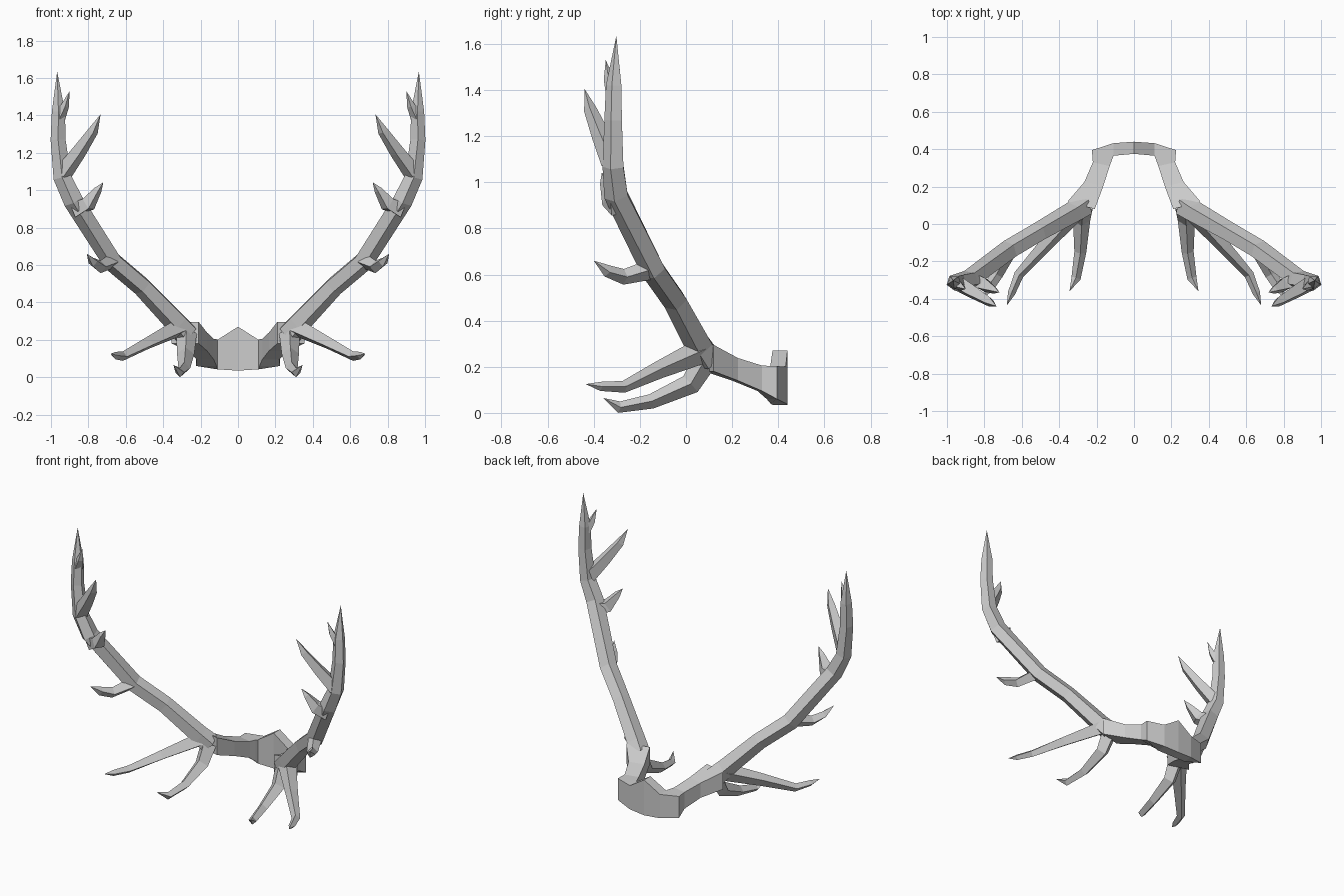
import bpy, bmesh
from math import sin, cos, pi
from mathutils import Vector


def finish(name, bm):
    """Turn a bmesh into a flat-shaded object mirrored across x = 0."""
    bmesh.ops.recalc_face_normals(bm, faces=bm.faces)
    me = bpy.data.meshes.new(name)
    bm.to_mesh(me)
    bm.free()
    ob = bpy.data.objects.new(name, me)
    bpy.context.collection.objects.link(ob)
    mod = ob.modifiers.new("Mirror", 'MIRROR')
    mod.use_clip = True
    mod.merge_threshold = 0.0005
    return ob


def bridge(bm, rings):
    for a, b in zip(rings, rings[1:]):
        n = len(a)
        for i in range(n):
            bm.faces.new((a[i], a[(i + 1) % n], b[(i + 1) % n], b[i]))


def tine(name, path, sides=4, phase=0.0):
    """Tapered tube through (x, y, z, radius) points, ending in a point."""
    bm = bmesh.new()
    pts = [Vector(p[:3]) for p in path]
    rings = []
    for i, p in enumerate(pts[:-1]):
        t = (pts[i + 1] - p).normalized()
        if i:
            t = (t + (p - pts[i - 1]).normalized()).normalized()
        u = t.cross(Vector((1, 0, 0))).normalized()
        v = t.cross(u)
        r = path[i][3]
        ring = []
        for k in range(sides):
            a = phase + 2 * pi * k / sides
            ring.append(bm.verts.new(p + r * (cos(a) * u + sin(a) * v)))
        rings.append(ring)
    bridge(bm, rings)
    bm.faces.new(rings[0])
    tip = bm.verts.new(pts[-1])
    last = rings[-1]
    for k in range(sides):
        bm.faces.new((last[k], last[(k + 1) % sides], tip))
    return finish(name, bm)


# Skull plate and pedicles: inner xy, outer xy, bottom z, top z
sections = [
    ((0.00, 0.375), (0.00, 0.44), 0.035, 0.27),
    ((0.11, 0.365), (0.11, 0.432), 0.042, 0.20),
    ((0.115, 0.35), (0.225, 0.395), 0.06, 0.203),
    ((0.13, 0.31), (0.22, 0.33), 0.095, 0.205),
    ((0.165, 0.20), (0.265, 0.225), 0.14, 0.238),
    ((0.21, 0.08), (0.355, 0.12), 0.18, 0.295),
]
bm = bmesh.new()
rings = []
for (ix, iy), (ox, oy), lo, hi in sections:
    corners = ((ix, iy, lo), (ox, oy, lo), (ox, oy, hi), (ix, iy, hi))
    rings.append([bm.verts.new(c) for c in corners])
bridge(bm, rings)
bm.faces.new(rings[-1])
finish("skull_plate", bm)

# Main beams sweeping out and up
tine("main_beam", [
    (0.275, 0.095, 0.235, 0.068), (0.325, 0.06, 0.29, 0.062),
    (0.51, -0.045, 0.485, 0.055), (0.67, -0.14, 0.62, 0.056),
    (0.88, -0.30, 0.945, 0.056), (0.94, -0.312, 1.07, 0.05),
    (0.962, -0.312, 1.27, 0.042), (0.96, -0.31, 1.42, 0.037),
    (0.967, -0.302, 1.635, 0)], sides=5, phase=pi)

# Tines, from the lowest to the highest
tine("brow_tine", [
    (0.275, 0.085, 0.235, 0.055), (0.28, 0.02, 0.125, 0.046),
    (0.287, -0.15, 0.05, 0.032), (0.31, -0.29, 0.025, 0.025),
    (0.345, -0.36, 0.065, 0)])
tine("second_tine", [
    (0.32, 0.06, 0.265, 0.055), (0.48, -0.12, 0.185, 0.038),
    (0.615, -0.27, 0.113, 0.026), (0.655, -0.37, 0.115, 0.02),
    (0.68, -0.435, 0.125, 0)])
tine("middle_tine", [
    (0.67, -0.14, 0.625, 0.045), (0.735, -0.27, 0.59, 0.034),
    (0.775, -0.34, 0.615, 0.027), (0.808, -0.40, 0.66, 0)])
tine("fourth_tine", [
    (0.87, -0.29, 0.90, 0.055), (0.80, -0.325, 0.925, 0.045),
    (0.75, -0.352, 1.00, 0.022), (0.72, -0.365, 1.042, 0)])
tine("fifth_tine", [
    (0.935, -0.32, 1.09, 0.05), (0.85, -0.37, 1.205, 0.04),
    (0.775, -0.415, 1.315, 0.028), (0.735, -0.44, 1.405, 0)])
tine("crown_tine", [
    (0.955, -0.315, 1.39, 0.034), (0.925, -0.335, 1.45, 0.022),
    (0.90, -0.348, 1.53, 0)])
